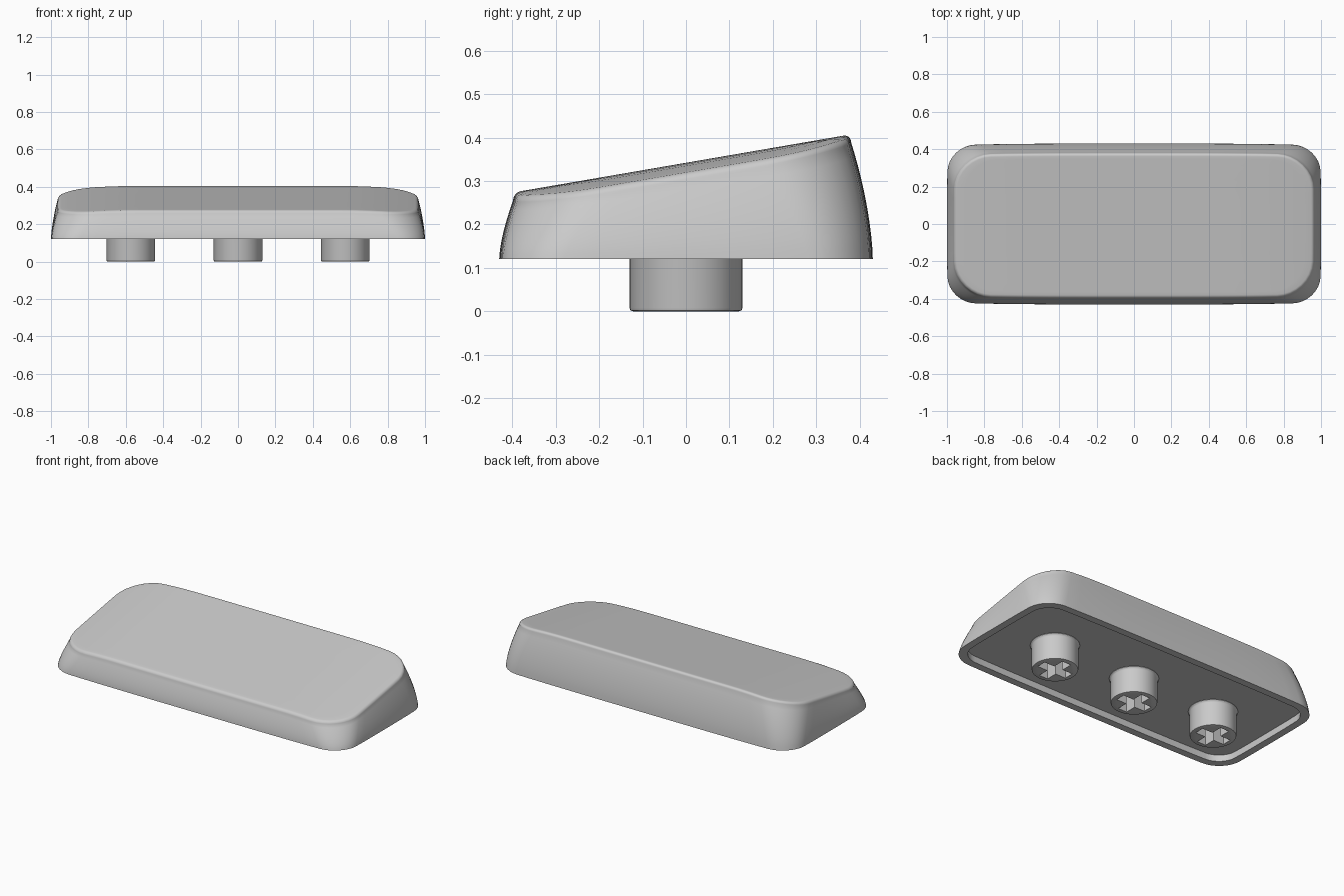
import bpy, bmesh
from math import cos, sin, pi, radians
from mathutils import Vector

cube = bpy.data.objects.get("Cube")
if cube:
    bpy.data.objects.remove(cube, do_unlink=True)

BASE, CEILING, EDGE = 0.12, 0.16, 0.018   # skirt bottom, underside, edge rounding

grey = bpy.data.materials.new("light_grey")
grey.use_nodes = True
grey.diffuse_color = (0.6, 0.6, 0.6, 1)
grey.node_tree.nodes["Principled BSDF"].inputs["Base Color"].default_value = (0.6, 0.6, 0.6, 1)


def make_object(name, bm):
    bmesh.ops.recalc_face_normals(bm, faces=bm.faces)
    mesh = bpy.data.meshes.new(name)
    bm.to_mesh(mesh)
    bm.free()
    mesh.materials.append(grey)
    obj = bpy.data.objects.new(name, mesh)
    bpy.context.collection.objects.link(obj)
    return obj


def smooth(obj):
    bpy.ops.object.select_all(action='DESELECT')
    obj.select_set(True)
    bpy.context.view_layer.objects.active = obj
    bpy.ops.object.shade_smooth_by_angle(angle=radians(32))


def loft(rings):
    """Skin a stack of equal rings and cap both ends."""
    bm = bmesh.new()
    loops = [[bm.verts.new(p) for p in ring] for ring in rings]
    n = len(loops[0])
    for a, b in zip(loops, loops[1:]):
        for i in range(n):
            j = (i + 1) % n
            bm.faces.new((a[i], a[j], b[j], b[i]))
    bm.faces.new(loops[0])
    bm.faces.new(loops[-1])
    return bm


def top_height(x, y):
    """Sloped top, falling away gently towards both ends."""
    return 0.342 + 0.172 * y - 0.14 * max(0, abs(x) - 0.55) ** 2


def outline(side, front, back, radius):
    """Rounded rectangle with slightly bowed sides, inset on each side."""
    hx, y0, y1 = 1 - side, -0.43 + front, 0.43 - back
    corners = [(hx - radius, y1 - radius), (radius - hx, y1 - radius),
               (radius - hx, y0 + radius), (hx - radius, y0 + radius)]
    arcs = [[Vector((cx + radius * cos((q + k / 8) * pi / 2),
                     cy + radius * sin((q + k / 8) * pi / 2))) for k in range(9)]
            for q, (cx, cy) in enumerate(corners)]
    pts = []
    for q, arc in enumerate(arcs):
        steps = 8 if q % 2 else 20
        pts += arc
        pts += [arc[-1].lerp(arcs[(q + 1) % 4][0], k / steps) for k in range(1, steps)]
    mid, hy = (y0 + y1) / 2, (y1 - y0) / 2
    return [(x * (1 - 0.012 * ((y - mid) / hy) ** 4),
             mid + (y - mid) * (1 - 0.025 * (x / hx) ** 4)) for x, y in pts]


# Cap: underside recess, rim, curved walls, rounded edge and sloped top
rings = [[(x, y, z) for x, y in outline(0.045, 0.045, 0.045, 0.11)]
         for z in (CEILING, BASE)]
for k in range(11):
    t = k / 10
    c = t ** 1.6
    rings.append([(x, y, BASE + t * (top_height(x, y) - EDGE - BASE))
                  for x, y in outline(0.035 * c, 0.032 * c, 0.05 * c, 0.14 + 0.05 * t)])
for k in range(1, 7):
    a = k / 6 * pi / 2
    e = EDGE * (1 - cos(a))
    rim = outline(0.035 + e, 0.032 + e, 0.05 + e, 0.19 - e)
    rings.append([(x, y, top_height(x, y) - EDGE * (1 - sin(a))) for x, y in rim])
for s in (0.96, 0.9, 0.82, 0.74, 0.66, 0.58, 0.3):
    rings.append([(x * s, y * s, top_height(x * s, y * s)) for x, y in rim])
smooth(make_object("key_cap", loft(rings)))


# Stems: flared round posts with a cross-shaped socket
def make_stem(name, cx):
    profile = [(0.122, 0), (0.128, 0.002), (0.13, 0.008), (0.13, 0.146),
               (0.132, 0.152), (0.138, 0.158), (0.138, 0.165)]
    post = make_object(name, loft([[(cx + r * cos(2 * pi * i / 48), r * sin(2 * pi * i / 48), z)
                                    for i in range(48)] for r, z in profile]))
    arm, w = 0.1, 0.03
    quarter = [(arm, -w), (arm, w), (w, w)]
    cross = []
    for _ in range(4):
        cross += quarter
        quarter = [(-y, x) for x, y in quarter]
    cutter = make_object("socket_cutter", loft([[(cx + x, y, z) for x, y in cross]
                                                for z in (-0.05, 0.12)]))
    cutter.hide_render = True
    mod = post.modifiers.new("socket", 'BOOLEAN')
    mod.operation, mod.solver, mod.object = 'DIFFERENCE', 'EXACT', cutter
    bpy.context.view_layer.objects.active = post
    bpy.ops.object.modifier_apply(modifier=mod.name)
    bpy.data.objects.remove(cutter, do_unlink=True)
    smooth(post)


for label, cx in (("right_stem", -0.573), ("centre_stem", 0), ("left_stem", 0.573)):
    make_stem(label, cx)
